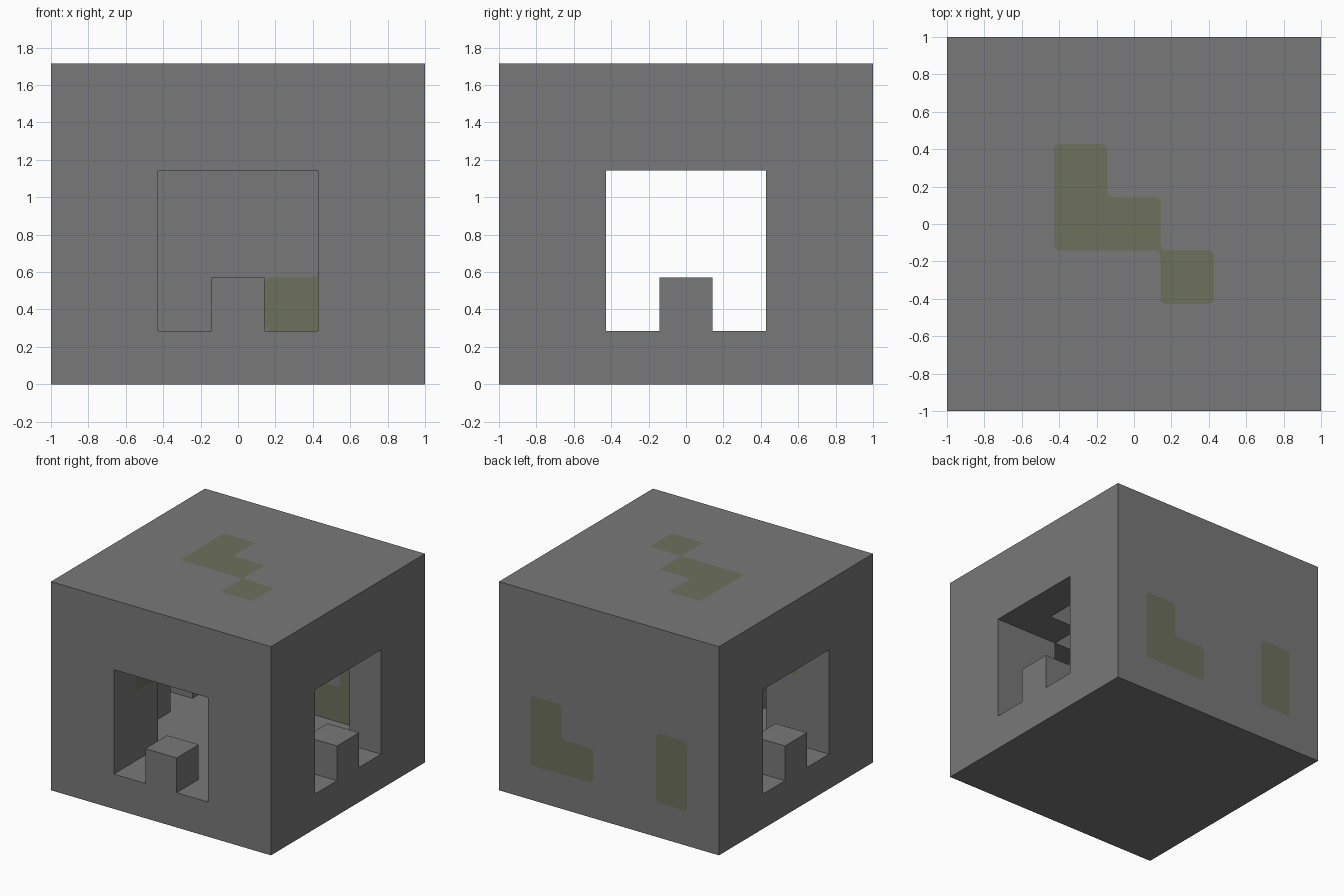
import bpy
import bmesh
from mathutils import Vector

U = 2 / 7          # edge of one building block
WIDTH, HEIGHT = 3, 6

if "Cube" in bpy.data.objects:
    bpy.data.objects.remove(bpy.data.objects["Cube"])


def material(name, colour):
    m = bpy.data.materials.new(name)
    m.use_nodes = True
    m.diffuse_color = (*colour, 1)
    m.node_tree.nodes["Principled BSDF"].inputs["Base Color"].default_value = (*colour, 1)
    return m


stone = material("grey stone", (0.19, 0.19, 0.19))
moss = material("moss green", (0.153, 0.162, 0.107))


# Layout rules for the blocks
def part_of(x, y, z):
    ax, ay = abs(x), abs(y)
    if z == 0:
        return "floor"
    if z == HEIGHT - 1:
        return "roof"
    outer = max(ax, ay) == WIDTH
    if z == HEIGHT - 2:                       # stepped vault under the roof
        return "walls" if outer else "vault" if ax + ay > 2 else None
    if outer:
        doorway = min(ax, ay) <= 1 and y != WIDTH
        if not doorway:
            return "walls"
        return "door_steps" if min(ax, ay) == 0 and z == 1 else None
    if ax == 2 and y == -2:
        return "front_pillars"
    return None


span = range(-WIDTH, WIDTH + 1)
blocks = {}
for bx in span:
    for by in span:
        for bz in range(HEIGHT):
            part = part_of(bx, by, bz)
            if part:
                blocks[bx, by, bz] = part

DIRECTIONS = [Vector(s * c for c in axis)
              for axis in ((1, 0, 0), (0, 1, 0), (0, 0, 1)) for s in (1, -1)]


def add_faces(bm, cells, direction, lift=0.0):
    """Add the exposed block sides that look along one direction."""
    a = Vector((direction.y, direction.z, direction.x))
    b = direction.cross(a)
    for cell in cells:
        if tuple(int(c + d) for c, d in zip(cell, direction)) in blocks:
            continue
        centre = (Vector(cell) + Vector((0, 0, 0.5)) + direction / 2) * U + direction * lift
        corners = (-a - b, a - b, a + b, b - a)
        bm.faces.new([bm.verts.new(centre + c * U / 2) for c in corners])


def merge(bm):
    bmesh.ops.remove_doubles(bm, verts=bm.verts, dist=0.001)
    bmesh.ops.dissolve_limit(bm, angle_limit=0.01, verts=bm.verts, edges=bm.edges)


def finish(bm, name, mat):
    mesh = bpy.data.meshes.new(name)
    bm.to_mesh(mesh)
    bm.free()
    mesh.materials.append(mat)
    bpy.context.collection.objects.link(bpy.data.objects.new(name, mesh))


# Stone parts
for part in sorted(set(blocks.values())):
    cells = [c for c, p in blocks.items() if p == part]
    bm = bmesh.new()
    for d in DIRECTIONS:
        add_faces(bm, cells, d)
    merge(bm)
    finish(bm, part, stone)

# Moss patches, showing on every open side of the mossy blocks
mossy = {
    "roof_moss": [(-1, 0, 5), (-1, 1, 5), (0, 0, 5), (1, -1, 5)],
    "back_wall_moss": [(2, 3, 1), (2, 3, 2), (1, 3, 1), (-2, 3, 1), (-2, 3, 2)],
    "pillar_moss": [(-2, -2, 3)],
}
for name, cells in mossy.items():
    for d in DIRECTIONS:
        bm = bmesh.new()
        add_faces(bm, cells, d, lift=0.003)
        if not bm.faces:
            bm.free()
            continue
        merge(bm)
        bmesh.ops.bevel(bm, geom=bm.verts[:], offset=0.03, offset_type='OFFSET',
                        segments=3, profile=0.5, affect='VERTICES')
        bm.normal_update()
        for f in bm.faces:
            if f.normal.dot(d) < 0:
                f.normal_flip()
        side = "outer" if d.z > 0 or d.y > 0 else "inner"
        finish(bm, f"{name}_{side}", moss)
